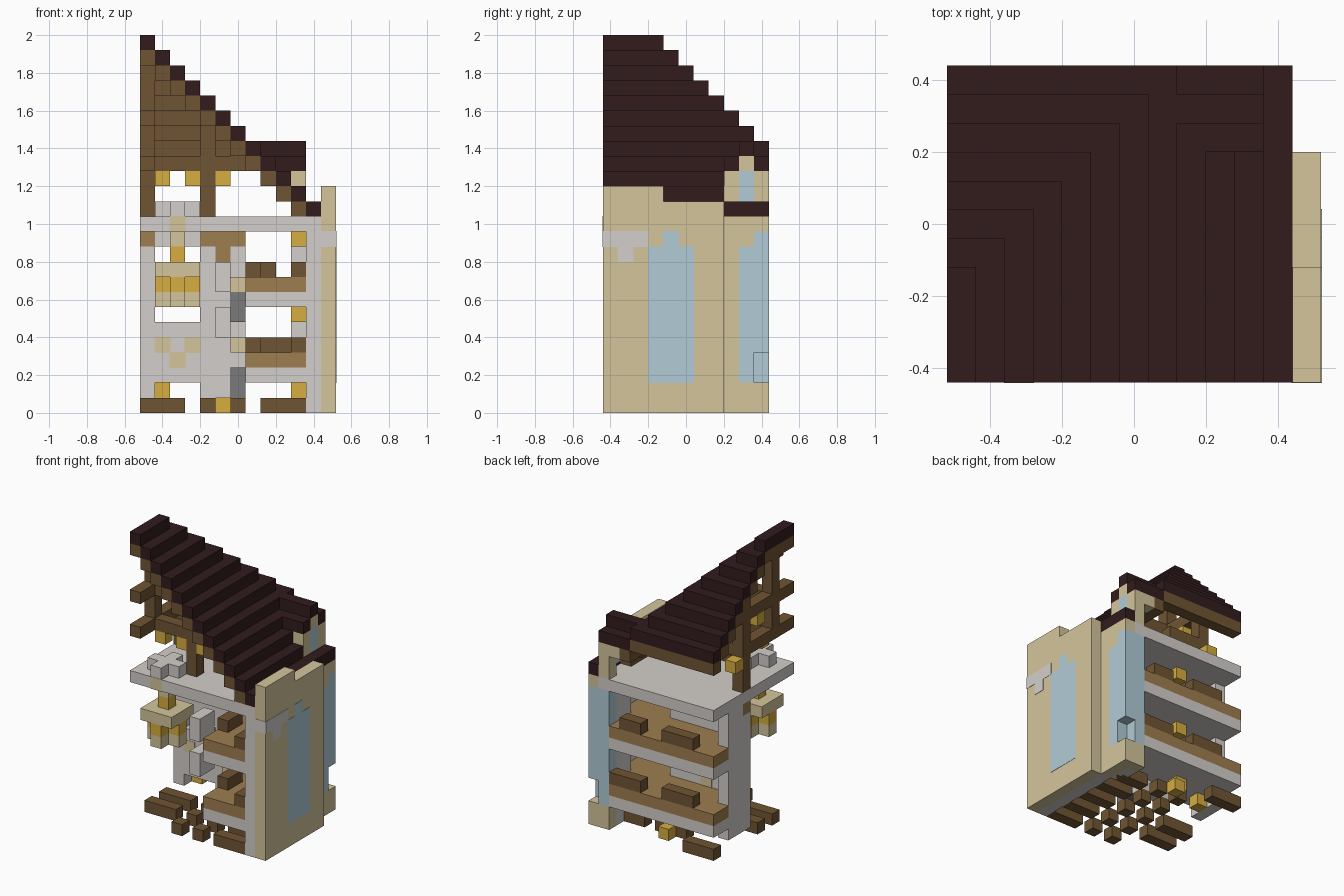
import bpy, bmesh
from mathutils import Vector, Matrix

if "Cube" in bpy.data.objects:
    bpy.data.objects.remove(bpy.data.objects["Cube"], do_unlink=True)

CELL = 0.08
ORIGIN = Vector((-0.52, -0.44, 0.0))
INLAY = 0.002


def material(name, hex_code):
    """Flat colour from an sRGB hex code."""
    srgb = [int(hex_code[i:i + 2], 16) / 255 for i in (0, 2, 4)]
    rgba = [c / 12.92 if c < 0.04 else ((c + 0.055) / 1.055) ** 2.4 for c in srgb] + [1]
    mat = bpy.data.materials.new(name)
    mat.use_nodes = True
    mat.diffuse_color = rgba
    mat.node_tree.nodes["Principled BSDF"].inputs["Base Color"].default_value = rgba
    return mat


ROOF = material("dark roof", "321c1d")
WOOD = material("dark wood", "705533")
PLANK = material("light wood", "9f7e50")
GOLD = material("lamp gold", "d6ae40")
CREAM = material("cream plaster", "d4c59b")
STONE = material("pale stone", "d4cfcb")
GLASS = material("window blue", "b1cbd6")
SLATE = material("slate grey", "7b7b7b")


def span(value):
    return value if isinstance(value, tuple) else (value, value)


def part(name, mat, *blocks, grow=0.0):
    """One object made of blocks; each block is an inclusive x, y, z cell range."""
    bm = bmesh.new()
    for block in blocks:
        ranges = [span(v) for v in block]
        low = ORIGIN + CELL * Vector([r[0] for r in ranges])
        high = ORIGIN + CELL * Vector([r[1] + 1 for r in ranges])
        size = high - low + Vector((grow, grow, grow)) * 2
        place = Matrix.Translation((low + high) / 2) @ Matrix.Diagonal(size.to_4d())
        bmesh.ops.create_cube(bm, size=1, matrix=place)
    mesh = bpy.data.meshes.new(name)
    bm.to_mesh(mesh)
    bm.free()
    mesh.materials.append(mat)
    obj = bpy.data.objects.new(name, mesh)
    bpy.context.collection.objects.link(obj)


# Stepped hip roof: each course is an L with a timber lining below
tiles, lining = [], []
for k in range(12):
    top = 24 - k
    depth = min(3 + k, 10)
    if k in (9, 10):
        depth = 7
    courses = [(k, (0, depth))]
    if 0 < k < 8:
        courses.append(((0, k - 1), 3 + k))
    for xs, ys in courses:
        tiles.append((xs, ys, top))
        if k < 11:
            lining.append((xs, ys, top - 1))
part("roof_steps", ROOF, *tiles)
part("roof_lining", WOOD, *lining)

# Roof timbers: two tiers of crossing beams on posts
part("roof_posts", WOOD, (0, 6, (13, 20)), (4, 2, (13, 18)), (0, 2, (17, 22)))
beams = []
for z, reach in ((16, 7), (19, 4)):
    beams += [(0, (0, 6), z), ((1, reach), 2, z), ((1, 3), 6, z)]
part("roof_beams", WOOD, *beams)
part("attic_lamps", GOLD, *[(x, 2, 15) for x in (1, 3, 5)], (0, 7, 15), (0, 4, 18))

# Dormer
part("dormer_walls", CREAM, (10, 8, (14, 15)), (10, 10, (13, 15)), (9, 10, 15), (10, 9, 16))
part("dormer_window", GLASS, (10, 9, (14, 15)))
part("dormer_roof", ROOF, ((8, 10), 9, 17), ((9, 10), 8, 16), ((8, 10), 10, 16))

# Outer right wall with its stone lining
part("outer_wall", CREAM, (12, (0, 3), (0, 14)), (12, (4, 7), (0, 13)))
part("wall_lining", STONE, (11, (0, 7), (0, 12)))
part("wall_window", GLASS, (12, (3, 5), (2, 10)), (12, 4, 11), grow=INLAY)
part("wall_patch", STONE, (12, (0, 2), 11), (12, 1, 10), grow=INLAY)

# Back corner bay, with a notch low in the corner
part("bay_wall", CREAM, (11, 8, (0, 12)), (11, 9, (0, 1)), (11, 9, (11, 12)),
     ((10, 11), 10, (0, 1)), (11, 10, 12))
part("bay_window", GLASS, (11, 9, (2, 10)), (11, 10, (4, 11)), (10, 10, (2, 11)))
part("bay_lining", STONE, (10, (8, 9), (0, 11)))

# Floors: stone slab with planks on top, leaving a stairwell open at the corner
part("top_slab", STONE, ((0, 10), (0, 10), 12))
for level, storey in ((2, "lower"), (7, "upper")):
    for layer, mat, label in ((0, STONE, "slab"), (1, PLANK, "planks")):
        z = level + layer
        part(f"{storey}_{label}", mat, ((0, 9), (9, 10), z), ((1, 9), (7, 8), z),
             ((7, 9), 6, z), ((7, 10), (0, 5), z), (10, (6, 7), z))
part("upper_furniture", WOOD, ((7, 8), 10, 9), ((2, 4), 10, 9), (10, (0, 1), 9),
     (7, (2, 3), 9))
part("lower_furniture", WOOD, ((7, 9), 10, 4), ((2, 4), 10, 4), (10, (0, 1), 4),
     (7, (2, 3), 4))

# Stairwell walls with slots below each ceiling
part("side_wall", STONE, (0, (6, 8), (1, 10)), (0, (7, 8), 11))
part("stair_wall", STONE, ((4, 6), 6, (1, 9)), (4, 6, 10), (6, 6, 10),
     ((1, 3), 6, (2, 5)), ((1, 3), 6, (7, 9)), ((1, 3), 6, 11))
part("wall_cap", PLANK, (0, 6, 11), ((4, 6), 6, 11), (5, 6, 10))
part("wall_spots", CREAM, (1, 6, 4), (3, 6, 4), (2, 6, 3), grow=INLAY)

# Stair blocks
part("stair_steps", STONE, (5, (1, 2), (8, 9)), (5, (1, 2), (5, 6)))
part("stair_sides", SLATE, (6, (4, 5), (6, 7)), (6, (4, 5), (1, 2)))
part("stair_treads", CREAM, (6, (4, 5), 8), (6, (4, 5), 4))

# Hanging lantern and the mount on the slab above
part("lantern_chain", CREAM, (2, 1, 11))
part("lantern_mark", CREAM, (2, 0, 12), grow=INLAY)
part("lantern_cap", GOLD, (2, 1, 10))
part("lantern_top", CREAM, ((1, 3), (0, 2), 9))
part("lantern_light", GOLD, ((1, 3), 1, 8), (2, 0, 8), (2, 2, 8))
part("lantern_base", CREAM, ((1, 3), 1, 7), (2, 0, 7), (2, 2, 7))
part("lantern_mount", STONE, ((1, 3), 1, 13), (2, 0, 13), (2, 2, 13))

# Wall lamps
part("wall_lamps", GOLD, *[(10, 3, z) for z in (1, 6, 11)], (1, 7, 1),
     *[(4, 8, z) for z in (1, 6, 11)])

# Loose joists under the lowest storey
joists = [((0, 2), y, 0) for y in (2, 4, 10)]
for y in range(0, 9, 2):
    joists += [((8, 10), y, 0), (6, y, 0), (4, y, 0)]
part("joists", WOOD, *joists)
part("joist_lamp", GOLD, (5, 9, 0))
